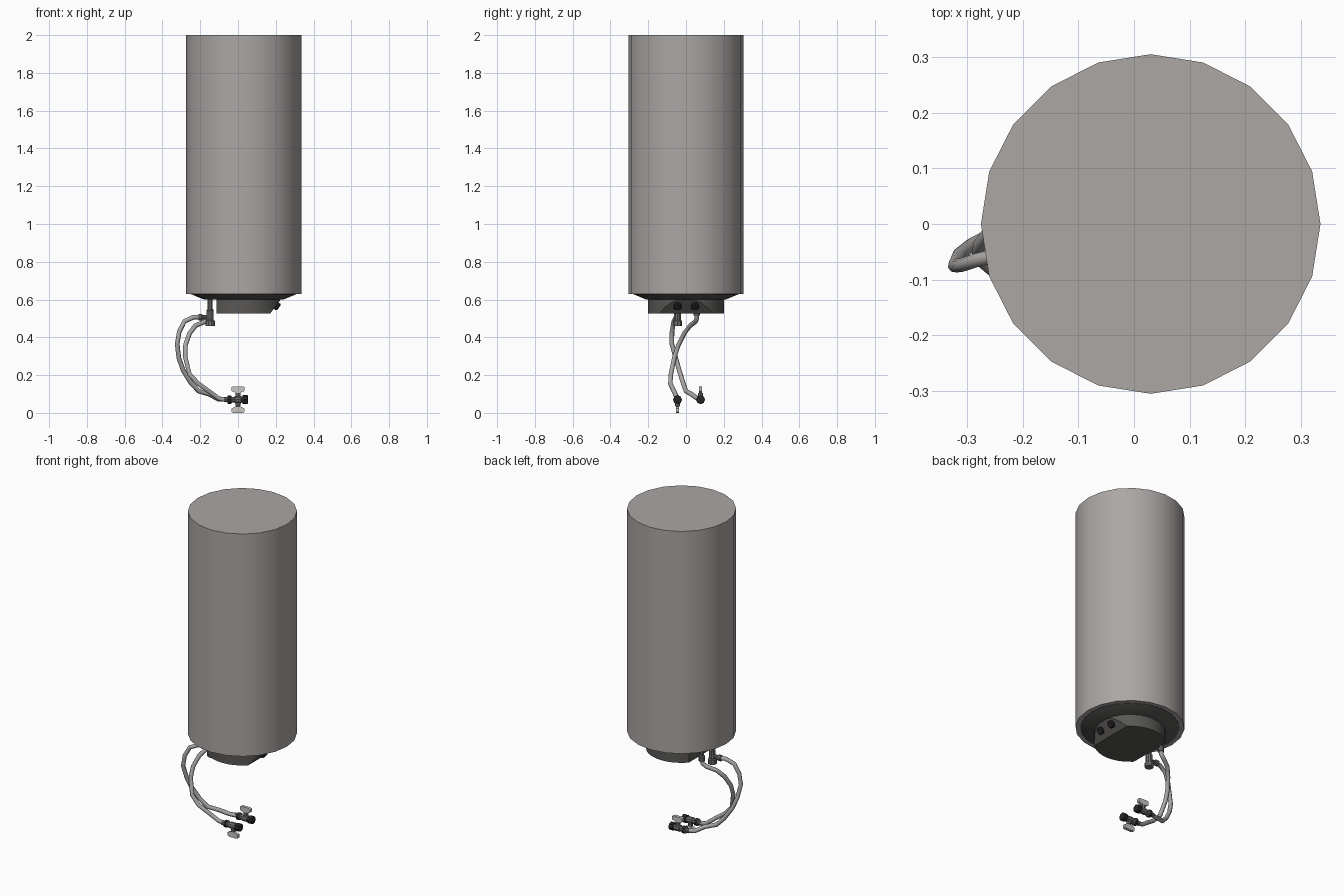
import bpy, bmesh, math
from mathutils import Vector

if "Cube" in bpy.data.objects:
    bpy.data.objects.remove(bpy.data.objects["Cube"])


def material(name, r, g, b):
    m = bpy.data.materials.new(name)
    m.diffuse_color = (r, g, b, 1)
    m.use_nodes = True
    m.node_tree.nodes["Principled BSDF"].inputs["Base Color"].default_value = m.diffuse_color
    return m


TANK = material("warm grey enamel", 0.41, 0.385, 0.375)
COVER = material("dark grey plastic", 0.10, 0.097, 0.092)
BLACK = material("black plastic", 0.022, 0.018, 0.022)
METAL = material("mid grey metal", 0.17, 0.165, 0.16)
HOSE = material("light grey hose", 0.40, 0.39, 0.38)
LEVER = material("pale lever", 0.58, 0.57, 0.55)


def finish(name, bm, mat, angle=35):
    bmesh.ops.recalc_face_normals(bm, faces=bm.faces[:])
    me = bpy.data.meshes.new(name)
    bm.to_mesh(me)
    bm.free()
    me.materials.append(mat)
    ob = bpy.data.objects.new(name, me)
    bpy.context.collection.objects.link(ob)
    bpy.ops.object.select_all(action='DESELECT')
    ob.select_set(True)
    bpy.context.view_layer.objects.active = ob
    bpy.ops.object.shade_smooth_by_angle(angle=math.radians(angle))
    return ob


def lathe(name, profile, origin, axis, sides, mat):
    """Closed turned solid: profile is (radius, distance along axis)."""
    bm = bmesh.new()
    q = Vector(axis).to_track_quat('Z', 'Y')
    rings = []
    for r, h in profile:
        rings.append([bm.verts.new(Vector(origin) + q @ Vector((
            r * math.cos(2 * math.pi * i / sides), r * math.sin(2 * math.pi * i / sides), h)))
            for i in range(sides)])
    for a, b in zip(rings, rings[1:]):
        for i in range(sides):
            j = (i + 1) % sides
            bm.faces.new((a[i], a[j], b[j], b[i]))
    bm.faces.new(rings[0][::-1])
    bm.faces.new(rings[-1])
    return finish(name, bm, mat)


def tube(name, points, radius, mat):
    """Round eight-sided hose along a path."""
    cu = bpy.data.curves.new(name, 'CURVE')
    cu.dimensions = '3D'
    cu.bevel_depth = radius
    cu.bevel_resolution = 2
    cu.use_fill_caps = True
    sp = cu.splines.new('POLY')
    sp.points.add(len(points) - 1)
    for p, co in zip(sp.points, points):
        p.co = (*co, 1)
    tmp = bpy.data.objects.new(name + "_path", cu)
    bm = bmesh.new()
    bpy.context.collection.objects.link(tmp)
    me = bpy.data.meshes.new_from_object(tmp.evaluated_get(bpy.context.evaluated_depsgraph_get()))
    bm.from_mesh(me)
    bpy.data.objects.remove(tmp)
    bpy.data.meshes.remove(me)
    return finish(name, bm, mat, 50)


# Tank body with a rolled rim, and the shallow dish under it
CX = 0.03
lathe("tank_body", [(0.282, 0.63), (0.305, 0.63), (0.305, 2.0)], (CX, 0, 0), (0, 0, 1), 20, TANK)
lathe("tank_bottom_dish", [(0.21, 0.60), (0.278, 0.628), (0.278, 0.64)], (CX, 0, 0), (0, 0, 1), 20, COVER)

# Lower cover: disc cut flat beside the pipes and slanted at the control side
bm = bmesh.new()
bmesh.ops.create_cone(bm, cap_ends=True, segments=32, radius1=0.2, radius2=0.2, depth=0.08)
bmesh.ops.translate(bm, verts=bm.verts[:], vec=(CX, 0, 0.565))
slope = Vector((0.8, 0, -0.6)).normalized()
for co, no in (((-0.115, 0, 0.56), (-1, 0, 0)), ((0.17, 0, 0.525), slope)):
    cut = bmesh.ops.bisect_plane(bm, geom=bm.verts[:] + bm.edges[:] + bm.faces[:],
                                 plane_co=co, plane_no=no, clear_outer=True)
    bmesh.ops.holes_fill(bm, edges=[e for e in bm.edges if e.is_boundary], sides=0)
finish("lower_cover", bm, COVER, 30)

# Two control knobs on the slanted face
for side, y in (("front", -0.045), ("back", 0.048)):
    lathe("control_knob_" + side, [(0.022, -0.01), (0.022, 0.012), (0.017, 0.018)],
          (0.202, y, 0.568), slope, 10, BLACK)

# Outlet fitting with its side port (front) and plain pipe stub (back)
lathe("outlet_fitting", [(0.025, 0.46), (0.025, 0.487), (0.019, 0.492), (0.019, 0.54),
                         (0.014, 0.545), (0.014, 0.61)], (-0.148, -0.045, 0), (0, 0, 1), 10, METAL)
lathe("outlet_port", [(0.012, 0), (0.012, 0.04), (0.018, 0.042), (0.018, 0.062)],
      (-0.148, -0.045, 0.507), (-1, 0, 0), 10, METAL)
lathe("inlet_stub", [(0.018, 0.515), (0.018, 0.545), (0.013, 0.55), (0.013, 0.61)],
      (-0.148, 0.057, 0), (0, 0, 1), 10, METAL)

# Flexible hoses that cross each other on the way down
tube("outlet_hose", [(-0.19, -0.045, 0.507), (-0.235, -0.053, 0.507), (-0.283, -0.065, 0.485),
                     (-0.311, -0.074, 0.43), (-0.322, -0.075, 0.365), (-0.313, -0.054, 0.29),
                     (-0.29, -0.036, 0.225), (-0.25, -0.016, 0.16), (-0.208, 0.0, 0.115),
                     (-0.15, 0.03, 0.098), (-0.105, 0.065, 0.073), (-0.06, 0.077, 0.07)], 0.0125, HOSE)
tube("inlet_hose", [(-0.148, 0.057, 0.53), (-0.152, 0.057, 0.50), (-0.175, 0.05, 0.483),
                    (-0.225, 0.022, 0.462), (-0.257, -0.01, 0.42), (-0.278, -0.04, 0.36),
                    (-0.28, -0.06, 0.30), (-0.257, -0.08, 0.205), (-0.21, -0.083, 0.155),
                    (-0.145, -0.06, 0.108), (-0.1, -0.047, 0.075), (-0.06, -0.045, 0.07)], 0.0125, HOSE)

# Shut-off valves: one lever points up, the other down
for name, y, s in (("back", 0.077, 1), ("front", -0.045, -1)):
    c = (0, y, 0.07)
    lathe("valve_body_" + name, [(0.014, -0.075), (0.014, -0.058), (0.021, -0.055), (0.021, -0.035),
                                 (0.016, -0.032), (0.016, -0.02), (0.02, -0.017), (0.02, 0.017),
                                 (0.016, 0.02), (0.016, 0.035)], c, (1, 0, 0), 10, METAL)
    lathe("valve_nut_" + name, [(0.024, 0.024), (0.024, 0.05), (0.018, 0.053)], c, (1, 0, 0), 8, BLACK)
    lathe("valve_collar_" + name, [(0.0225, -0.052), (0.0225, -0.038)], c, (1, 0, 0), 8, BLACK)
    lathe("valve_stem_" + name, [(0.014, 0.0), (0.014, 0.034), (0.009, 0.036), (0.009, 0.05)],
          c, (0, 0, s), 8, METAL)
    bm = bmesh.new()
    outline = [(-0.012, 0.036), (0.012, 0.036), (0.034, 0.046), (0.034, 0.066), (0.026, 0.07),
               (-0.026, 0.07), (-0.034, 0.066), (-0.034, 0.046)]
    face = bm.faces.new([bm.verts.new((x, y - 0.009, 0.07 + s * z)) for x, z in outline])
    ext = bmesh.ops.extrude_face_region(bm, geom=[face])
    bmesh.ops.translate(bm, verts=[v for v in ext["geom"] if isinstance(v, bmesh.types.BMVert)],
                        vec=(0, 0.018, 0))
    finish("valve_lever_" + name, bm, LEVER, 30)
